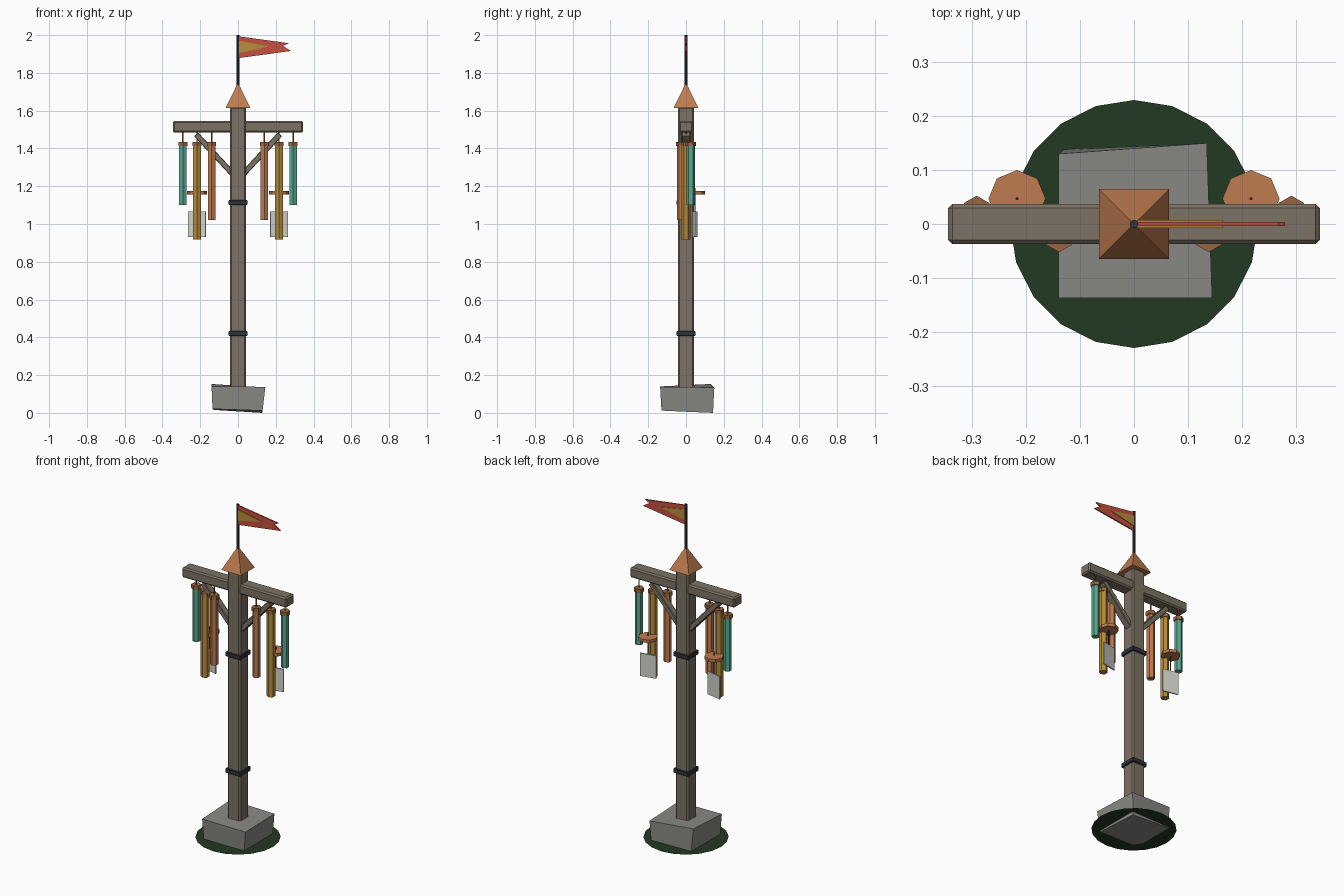
import bpy, bmesh
from math import radians, atan2, hypot
from mathutils import Vector

if "Cube" in bpy.data.objects:
    bpy.data.objects.remove(bpy.data.objects["Cube"])


def mat(name, r, g, b):
    m = bpy.data.materials.new(name)
    m.diffuse_color = (r, g, b, 1)
    m.use_nodes = True
    m.node_tree.nodes["Principled BSDF"].inputs["Base Color"].default_value = m.diffuse_color
    return m


WOOD = mat("weathered_wood", .20, .17, .125)
STONE = mat("stone", .25, .25, .23)
IRON = mat("dark_iron", .03, .033, .042)
COPPER = mat("copper", .52, .20, .08)
CAPWOOD = mat("brown_copper", .32, .13, .05)
TEAL = mat("verdigris", .10, .40, .29)
GOLD = mat("brass", .48, .27, .045)
RED = mat("red_cloth", .56, .08, .05)
GREEN = mat("moss", .016, .04, .016)
PALE = mat("pale_sail", .65, .65, .60)


def finish(ob, name, m):
    ob.name = name
    ob.data.materials.append(m)
    return ob


def box(name, loc, size, m, rot=(0, 0, 0), bevel=0):
    bpy.ops.mesh.primitive_cube_add(size=1, location=loc, rotation=rot)
    ob = finish(bpy.context.object, name, m)
    ob.scale = size
    bpy.ops.object.transform_apply(location=False, rotation=False, scale=True)
    if bevel:
        mod = ob.modifiers.new("bevel", 'BEVEL')
        mod.width, mod.segments = bevel, 1
    return ob


def rod(name, x, y, z0, z1, r, sides, m):
    bpy.ops.mesh.primitive_cylinder_add(vertices=sides, radius=r, depth=z1 - z0,
                                        location=(x, y, (z0 + z1) / 2))
    return finish(bpy.context.object, name, m)


def plate(name, pts, half, m):
    # extruded outline in the xz plane
    bm = bmesh.new()
    f = bm.faces.new([bm.verts.new((x, -half, z)) for x, z in pts])
    ext = bmesh.ops.extrude_face_region(bm, geom=[f])
    verts = [v for v in ext["geom"] if isinstance(v, bmesh.types.BMVert)]
    bmesh.ops.translate(bm, verts=verts, vec=(0, 2 * half, 0))
    bmesh.ops.recalc_face_normals(bm, faces=bm.faces)
    me = bpy.data.meshes.new(name)
    bm.to_mesh(me)
    bm.free()
    ob = bpy.data.objects.new(name, me)
    bpy.context.collection.objects.link(ob)
    return finish(ob, name, m)


# moss patch: flat 20-sided disc
bpy.ops.mesh.primitive_circle_add(vertices=20, radius=.23, fill_type='NGON', location=(0, 0, .02))
finish(bpy.context.object, "moss_patch", GREEN)

# footing stone: cube with uneven corners, keyed by corner signs
stone = box("footing_stone", (0, 0, 0), (2, 2, 2), STONE)
corners = {
    (-1, -1, 1): (-.14, -.137, .14), (1, -1, 1): (.145, -.137, .138),
    (1, 1, 1): (.135, .15, .135), (-1, 1, 1): (-.14, .13, .153),
    (-1, -1, -1): (-.135, -.13, .021), (1, -1, -1): (.13, -.13, .012),
    (1, 1, -1): (.128, .143, 0), (-1, 1, -1): (-.13, .138, .016),
}
for v in stone.data.vertices:
    v.co = Vector(corners[tuple(round(c) for c in v.co)])

# post, iron bands, crossbeam
box("post", (0, 0, .87), (.084, .084, 1.50), WOOD, bevel=.008)
for z in (.42, 1.113):
    box("iron_band", (0, 0, z), (.10, .10, .026), IRON, bevel=.003)
box("crossbeam", (0, 0, 1.515), (.69, .075, .06), WOOD, bevel=.008)

# pyramid cap, flag pole
bpy.ops.mesh.primitive_cone_add(vertices=4, radius1=.065 * 2 ** .5, radius2=.006, depth=.125,
                                location=(0, 0, 1.6775), rotation=(0, 0, radians(45)))
finish(bpy.context.object, "roof_cap", COPPER)
rod("flag_pole", 0, 0, 1.72, 2.0, .008, 8, IRON)

# swallowtail pennant with inlaid stripe
plate("pennant", [(0, 1.994), (.268, 1.957), (.238, 1.943), (.28, 1.916), (0, 1.878)], .004, RED)
plate("pennant_stripe", [(.006, 1.97), (.165, 1.94), (.006, 1.905)], .007, GOLD)

for s in (-1, 1):
    # diagonal brace
    a, b = Vector((.022, 0, 1.258)), Vector((.222, 0, 1.475))
    d, c = b - a, (a + b) / 2
    box("brace", (s * c.x, 0, c.z), (d.length, .042, .03), WOOD,
        rot=(0, -s * atan2(d.z, d.x), 0), bevel=.003)

    # hexagonal chimes: x, y, bottom z, radius, material
    for x, y, z0, r, m in ((.292, .025, 1.10, .022, TEAL),
                           (.217, 0, .917, .0235, GOLD),
                           (.139, -.025, 1.02, .022, COPPER)):
        rod("chime_tube", s * x, y, z0, 1.42, r, 6, m)
        rod("chime_cap", s * x, y, 1.412, 1.435, .0275, 6, CAPWOOD)
        rod("chime_cord", s * x, y, 1.43, 1.49, .004, 6, CAPWOOD)

    # clapper disc and wind sail on a cord
    rod("clapper", s * .217, .047, 1.156, 1.174, .053, 8, COPPER)
    rod("sail_cord", s * .217, .047, 1.05, 1.19, .003, 6, IRON)
    box("wind_sail", (s * .217, .047, .998), (.094, .007, .136), PALE, rot=(0, 0, s * radians(12)))
